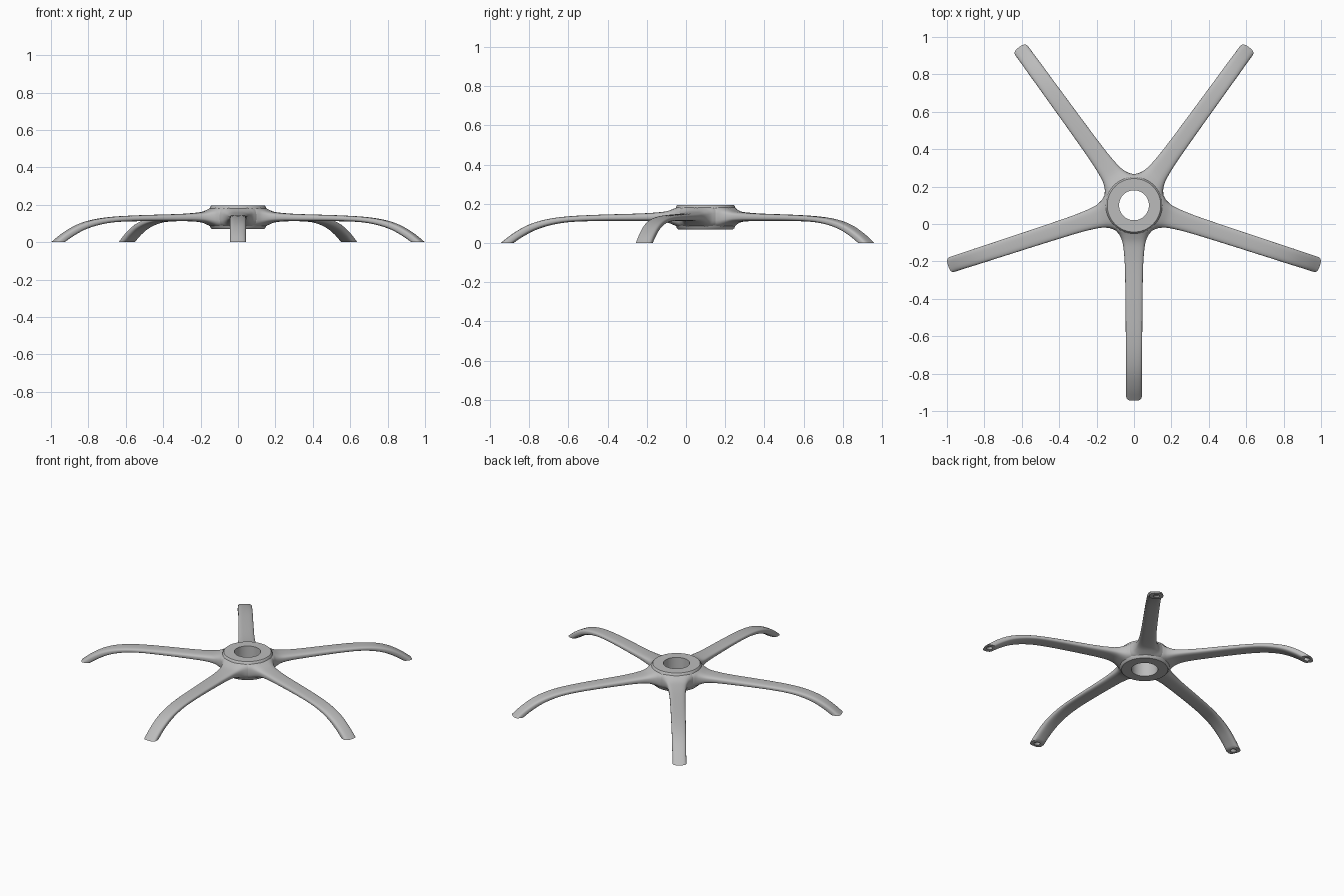
import bpy, bmesh, math
from mathutils import Vector, Matrix

if "Cube" in bpy.data.objects:
    bpy.data.objects.remove(bpy.data.objects["Cube"])

CENTRE = Matrix.Translation((0, 0.1, 0))

grey = bpy.data.materials.new("satin_grey")
grey.use_nodes = True
grey.diffuse_color = (0.5, 0.5, 0.5, 1)
grey.node_tree.nodes["Principled BSDF"].inputs["Base Color"].default_value = (0.5, 0.5, 0.5, 1)


def finish(name, bm, matrix):
    """Turn a bmesh into a smooth shaded object."""
    bmesh.ops.recalc_face_normals(bm, faces=bm.faces)
    bm.transform(matrix)
    mesh = bpy.data.meshes.new(name)
    bm.to_mesh(mesh)
    bm.free()
    mesh.materials.append(grey)
    ob = bpy.data.objects.new(name, mesh)
    bpy.context.collection.objects.link(ob)
    bpy.ops.object.select_all(action='DESELECT')
    ob.select_set(True)
    bpy.context.view_layer.objects.active = ob
    bpy.ops.object.shade_smooth_by_angle(angle=math.radians(40))


def bridge(bm, a, b):
    n = len(a)
    for i in range(n):
        bm.faces.new((a[i], a[(i + 1) % n], b[(i + 1) % n], b[i]))


def smooth_path(points, steps):
    """Catmull-Rom curve through the points."""
    pts = [Vector(p) for p in points]
    pts = [2 * pts[0] - pts[1]] + pts + [2 * pts[-1] - pts[-2]]
    out = []
    for a, b, c, d in zip(pts, pts[1:], pts[2:], pts[3:]):
        for k in range(steps):
            t = k / steps
            out.append((2 * b + (c - a) * t + (2 * a - 5 * b + 4 * c - d) * t**2
                        + (3 * b - a - 3 * c + d) * t**3) / 2)
    return out + [pts[-2]]


# Hub: turned ring with an open bore
def build_hub(sides=64):
    profile = [(0.08, 0.07), (0.14, 0.07), (0.147, 0.076), (0.156, 0.105),
               (0.158, 0.13), (0.155, 0.16), (0.15, 0.187), (0.143, 0.195), (0.08, 0.195)]
    bm = bmesh.new()
    rings = []
    for r, z in profile:
        rings.append([bm.verts.new((r * math.cos(i * math.tau / sides),
                                    r * math.sin(i * math.tau / sides), z))
                      for i in range(sides)])
    for a, b in zip(rings, rings[1:] + rings[:1]):
        bridge(bm, a, b)
    finish("hub", bm, CENTRE)


# Legs: (top radius, top z, underside radius, underside z, half width)
LEG = [(0.11, 0.190, 0.11, 0.075, 0.120),
       (0.135, 0.187, 0.135, 0.080, 0.098),
       (0.16, 0.176, 0.16, 0.091, 0.077),
       (0.20, 0.162, 0.20, 0.105, 0.061),
       (0.26, 0.155, 0.26, 0.111, 0.053),
       (0.35, 0.150, 0.35, 0.112, 0.048),
       (0.55, 0.144, 0.55, 0.112, 0.045),
       (0.70, 0.136, 0.69, 0.107, 0.044),
       (0.81, 0.121, 0.785, 0.092, 0.043),
       (0.90, 0.094, 0.865, 0.067, 0.043),
       (0.98, 0.050, 0.93, 0.033, 0.042),
       (1.045, 0.0, 0.98, 0.0, 0.042)]


def build_leg(name, angle, sides=32):
    bm = bmesh.new()
    rings = []
    for rt, zt, rb, zb, half in smooth_path(LEG, 4):
        mid = Vector(((rt + rb) / 2, 0, (zt + zb) / 2))
        up = Vector(((rt - rb) / 2, 0, (zt - zb) / 2))
        ring = []
        for i in range(sides):
            c = math.cos(i * math.tau / sides)
            s = math.sin(i * math.tau / sides)
            # rounded rectangle section
            c, s = (math.copysign(abs(v) ** 0.65, v) for v in (c, s))
            ring.append(bm.verts.new(mid + up * s + Vector((0, half * c, 0))))
        rings.append(ring)
    for a, b in zip(rings, rings[1:]):
        bridge(bm, a, b)
    bm.faces.new(rings[0])

    # Caster socket in the foot
    def socket_ring(x, z):
        return [bm.verts.new((x + 0.018 * math.sin(i * math.tau / sides),
                              0.018 * math.cos(i * math.tau / sides), z))
                for i in range(sides)]
    mouth, floor = socket_ring(1.012, 0), socket_ring(0.985, 0.025)
    bridge(bm, rings[-1], mouth)
    bridge(bm, mouth, floor)
    bm.faces.new(floor)
    finish(name, bm, CENTRE @ Matrix.Rotation(math.radians(angle), 4, 'Z'))


build_hub()
for i, name in enumerate(("front_leg", "left_leg", "back_left_leg",
                          "back_right_leg", "right_leg")):
    build_leg(name, -90 + 72 * i)
